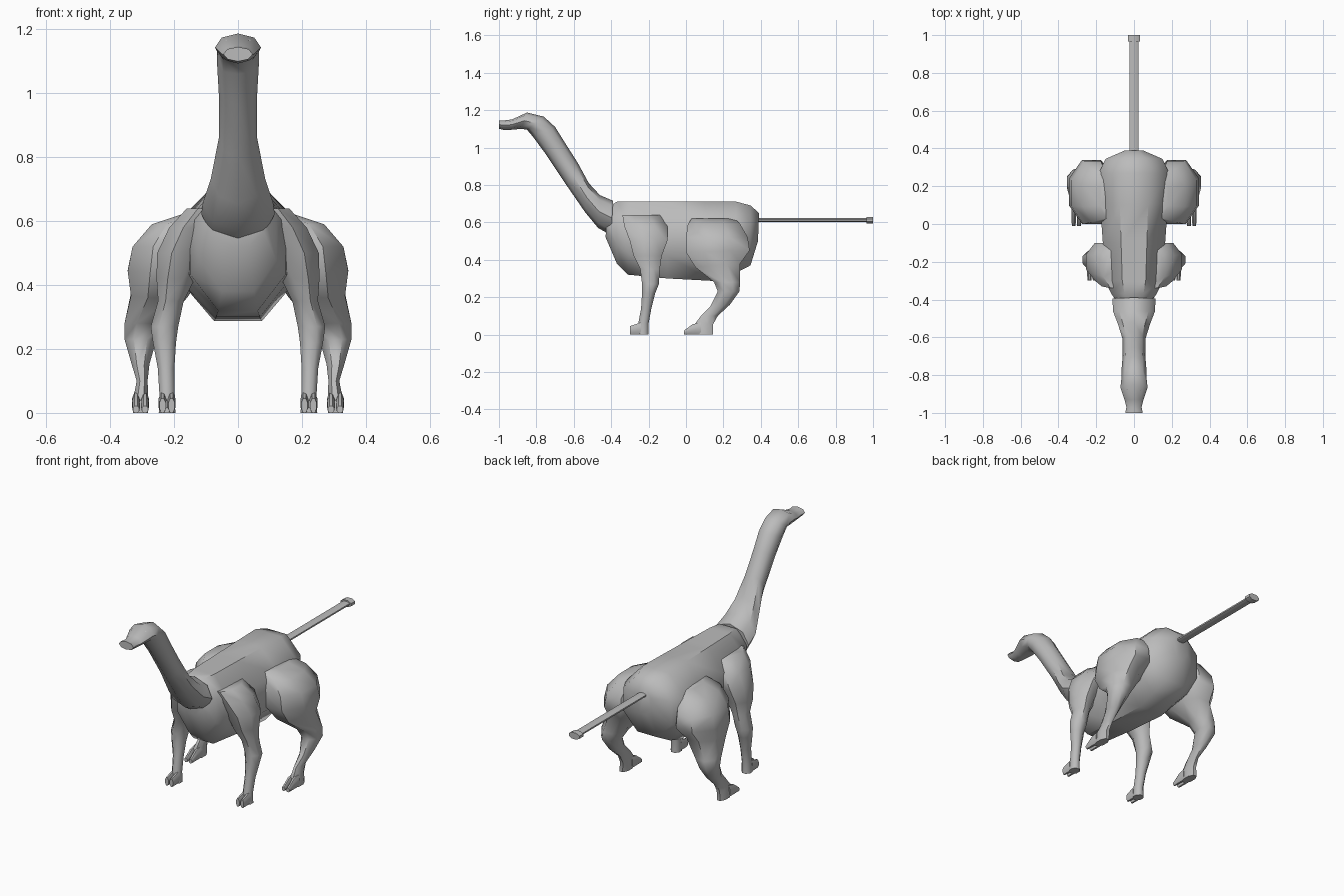
import bpy, bmesh
from math import sin, cos, pi, radians
from mathutils import Vector

if "Cube" in bpy.data.objects:
    bpy.data.objects.remove(bpy.data.objects["Cube"])

grey = bpy.data.materials.new("hide grey")
grey.use_nodes = True
colour = (0.5, 0.5, 0.5, 1)
grey.diffuse_color = colour
grey.node_tree.nodes["Principled BSDF"].inputs["Base Color"].default_value = colour


def finish(obj, angle=50):
    obj.data.materials.append(grey)
    bpy.ops.object.select_all(action='DESELECT')
    obj.select_set(True)
    bpy.context.view_layer.objects.active = obj
    bpy.ops.object.shade_smooth_by_angle(angle=radians(angle))


def loft(name, rings, flat=True, mirror=False, angle=50):
    """Skin eight-sided rings: (x, half width, y and z of one rim, y and z of the other)."""
    bm = bmesh.new()
    phase, grow = (pi / 8, 1 / cos(pi / 8)) if flat else (0, 1)
    loops = []
    for x, hw, ya, za, yb, zb in rings:
        a, b = Vector((x, ya, za)), Vector((x, yb, zb))
        mid, half = (a + b) / 2, (a - b) / 2 * grow
        side = Vector((hw * grow, 0, 0))
        angles = [phase + k * pi / 4 for k in range(8)]
        loops.append([bm.verts.new(mid + half * cos(t) + side * sin(t)) for t in angles])
    for low, high in zip(loops, loops[1:]):
        for k in range(8):
            n = (k + 1) % 8
            bm.faces.new((low[k], low[n], high[n], high[k]))
    bm.faces.new(loops[0])
    bm.faces.new(loops[-1])
    bmesh.ops.recalc_face_normals(bm, faces=bm.faces)
    mesh = bpy.data.meshes.new(name)
    bm.to_mesh(mesh)
    bm.free()
    obj = bpy.data.objects.new(name, mesh)
    bpy.context.collection.objects.link(obj)
    if mirror:
        obj.modifiers.new("Mirror", 'MIRROR').use_mirror_merge = False
    finish(obj, angle)


# Barrel-shaped torso
loft("body", [
    (0, .08, -.42, .68, -.43, .52),
    (0, .12, -.37, .71, -.37, .38),
    (0, .15, -.30, .71, -.31, .32),
    (0, .165, -.10, .71, -.10, .30),
    (0, .18, .10, .71, .14, .287),
    (0, .19, .27, .71, .25, .32),
    (0, .15, .345, .69, .345, .37),
    (0, .05, .39, .65, .385, .50)])

# Rising neck with a wide collar, ending in the crested head and muzzle
loft("neck_and_head", [
    (0, .115, -.39, .715, -.40, .53),
    (0, .11, -.46, .745, -.47, .57),
    (0, .085, -.52, .81, -.54, .655),
    (0, .06, -.58, .92, -.64, .80),
    (0, .06, -.65, 1.03, -.75, .965),
    (0, .065, -.70, 1.11, -.82, 1.06),
    (0, .065, -.76, 1.165, -.85, 1.095),
    (0, .072, -.85, 1.187, -.88, 1.10),
    (0, .05, -.93, 1.15, -.93, 1.095),
    (0, .04, -.97, 1.145, -.97, 1.093),
    (0, .046, -1, 1.145, -1, 1.10)], flat=False)

# Thin straight tail with a knob
loft("tail", [(0, .023, y, .622, y, .602) for y in (.36, .97)])
loft("tail_knob", [(0, .033, y, .629, y, .593) for y in (.965, 1)])

# Front legs, shoulder to sole
loft("front_legs", [
    (.10, .06, -.34, .64, -.14, .64),
    (.14, .075, -.33, .58, -.10, .58),
    (.175, .078, -.30, .50, -.10, .50),
    (.195, .06, -.28, .42, -.13, .42),
    (.21, .04, -.245, .35, -.14, .35),
    (.23, .043, -.235, .27, -.145, .27),
    (.23, .036, -.235, .22, -.165, .22),
    (.225, .026, -.24, .14, -.185, .14),
    (.222, .024, -.255, .06, -.20, .06),
    (.222, .026, -.26, 0, -.20, 0)], mirror=True)

# Hind legs, hip to sole
loft("hind_legs", [
    (.13, .05, .03, .62, .26, .62),
    (.19, .08, .01, .59, .29, .59),
    (.22, .11, 0, .52, .33, .52),
    (.225, .12, 0, .44, .34, .45),
    (.245, .09, .05, .36, .29, .38),
    (.29, .065, .15, .28, .29, .28),
    (.305, .05, .17, .23, .285, .23),
    (.305, .028, .13, .15, .235, .16),
    (.30, .017, .08, .10, .17, .10),
    (.303, .022, .05, .06, .145, .055),
    (.305, .024, .05, 0, .145, 0)], mirror=True)

# Two cloven toes on each foot
for label, x, heel, toe, tip in (("front", .222, -.24, -.30, .045),
                                 ("hind", .305, .08, -.01, .022)):
    for place, shift in (("inner", -.014), ("outer", .014)):
        loft(f"{label}_{place}_toes", [
            (x + shift, .012, heel, .065, heel, 0),
            (x + shift, .012, (heel + toe) / 2, .055, (heel + toe) / 2, 0),
            (x + shift, .010, toe, tip, toe, 0)], mirror=True, angle=35)

# Small bulging eyes
for label, x in (("left", .034), ("right", -.034)):
    bpy.ops.mesh.primitive_uv_sphere_add(segments=10, ring_count=6, radius=.014,
                                         location=(x, -.872, 1.155))
    eye = bpy.context.object
    eye.name = label + "_eye"
    finish(eye)
